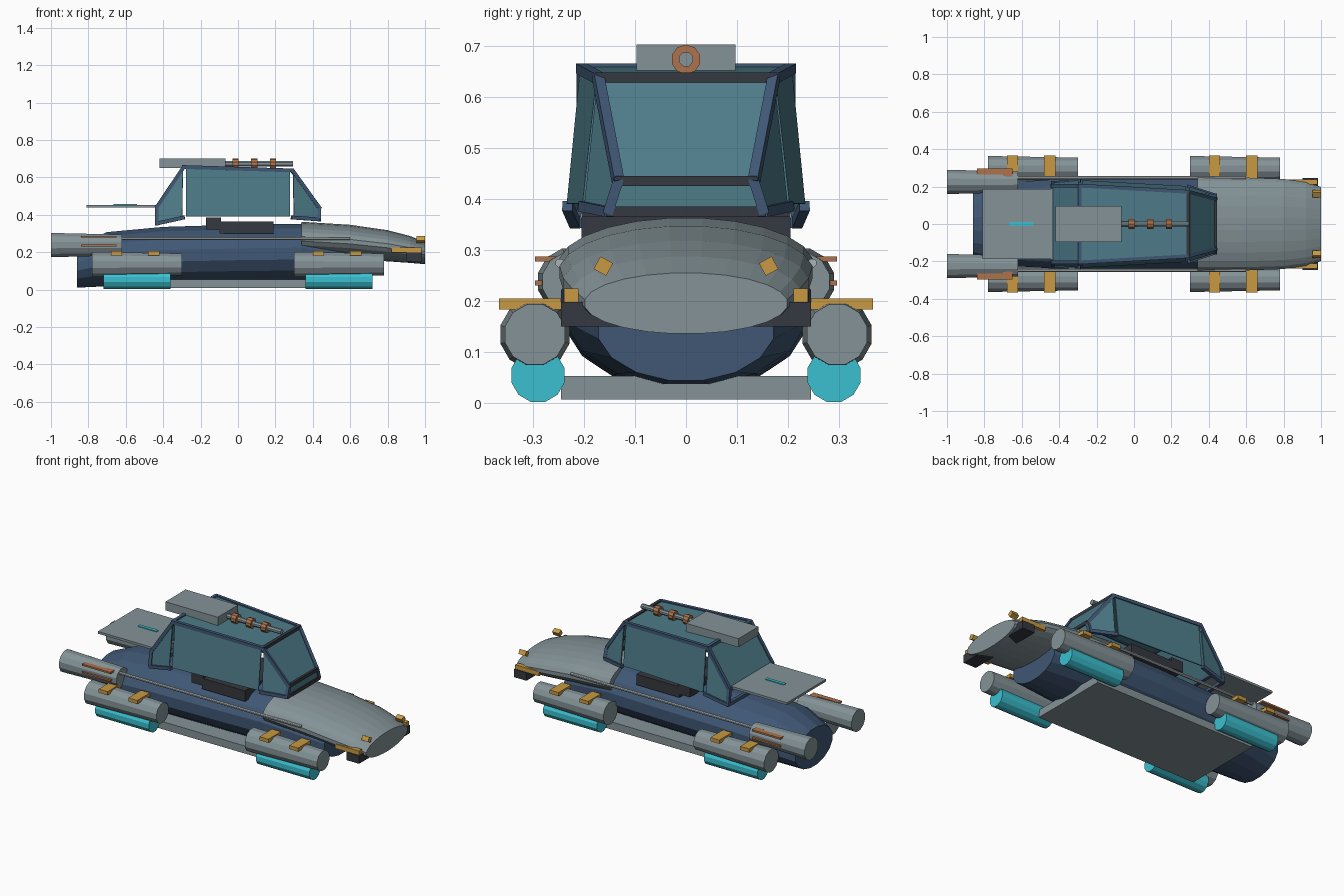
import bpy, bmesh, math
from mathutils import Vector, Matrix

if "Cube" in bpy.data.objects:
    bpy.data.objects.remove(bpy.data.objects["Cube"])


def colour(name, rgb):
    m = bpy.data.materials.new(name)
    m.diffuse_color = (*rgb, 1)
    m.use_nodes = True
    m.node_tree.nodes["Principled BSDF"].inputs["Base Color"].default_value = m.diffuse_color
    return m


GREY = colour("hull grey", (0.23, 0.29, 0.31))
NAVY = colour("navy paint", (0.05, 0.095, 0.175))
GLASS = colour("teal glass", (0.075, 0.2, 0.25))
DARK = colour("dark trim", (0.035, 0.04, 0.05))
AMBER = colour("amber", (0.58, 0.32, 0.055))
COPPER = colour("copper", (0.42, 0.17, 0.07))
CYAN = colour("cyan glow", (0.045, 0.53, 0.63))
LIGHT = colour("light metal", (0.42, 0.46, 0.47))


def finish(name, bm, mat):
    bmesh.ops.recalc_face_normals(bm, faces=bm.faces)
    me = bpy.data.meshes.new(name)
    bm.to_mesh(me)
    bm.free()
    me.materials.append(mat)
    ob = bpy.data.objects.new(name, me)
    bpy.context.collection.objects.link(ob)
    return ob


def box(name, mat, x, y, z, tilt=0):
    """Box from (min, max) ranges, optionally tilted about x."""
    lo, hi = Vector((x[0], y[0], z[0])), Vector((x[1], y[1], z[1]))
    bm = bmesh.new()
    m = Matrix.Translation((lo + hi) / 2) @ Matrix.Rotation(tilt, 4, 'X')
    bmesh.ops.create_cube(bm, size=1, matrix=m @ Matrix.Diagonal((*(hi - lo), 1)))
    return finish(name, bm, mat)


def side_box(name, mat, x, y, z, s, tilt=0):
    """Box on the side given by s, with y measured outwards."""
    return box(name, mat, x, sorted((s * y[0], s * y[1])), z, s * tilt)


def loft(name, mat, rings, n=16):
    """Elliptical rings (x, y centre, half width, bottom, top) along x."""
    bm = bmesh.new()
    loops = []
    for x, yc, w, z0, z1 in rings:
        loop = []
        for i in range(n):
            a = 2 * math.pi * (i + 0.5) / n
            loop.append(bm.verts.new((x, yc + w * math.cos(a),
                                      (z0 + z1) / 2 + (z1 - z0) / 2 * math.sin(a))))
        loops.append(loop)
    for p, q in zip(loops, loops[1:]):
        for i in range(n):
            j = (i + 1) % n
            bm.faces.new((p[i], p[j], q[j], q[i]))
    bm.faces.new(loops[0])
    bm.faces.new(loops[-1])
    return finish(name, bm, mat)


def tube(name, mat, x0, x1, y, z, r0, r1=None, n=12):
    r1 = r1 or r0
    return loft(name, mat, [(x0, y, r0, z - r0, z + r0), (x1, y, r1, z - r1, z + r1)], n)


def beam(name, mat, a, b, t=0.02):
    a, b = Vector(a), Vector(b)
    bm = bmesh.new()
    m = Matrix.Translation((a + b) / 2) @ (b - a).to_track_quat('Z', 'Y').to_matrix().to_4x4()
    bmesh.ops.create_cube(bm, size=1, matrix=m @ Matrix.Diagonal((t, t, (b - a).length + t * 0.5, 1)))
    return finish(name, bm, mat)


def pane(name, pts, inset=0.012):
    """Thin glass panel pulled in slightly from its frame."""
    pts = [Vector(p) for p in pts]
    c = sum(pts, Vector()) / len(pts)
    bm = bmesh.new()
    bm.faces.new([bm.verts.new(p + (c - p).normalized() * inset) for p in pts])
    ob = finish(name, bm, GLASS)
    mod = ob.modifiers.new("thickness", 'SOLIDIFY')
    mod.thickness, mod.offset = 0.006, 0
    return ob


# Hull and nose shell
loft("hull", NAVY, [(-0.86, 0, 0.18, 0.008, 0.24), (-0.7, 0, 0.225, 0.015, 0.31),
                    (-0.4, 0, 0.245, 0.022, 0.338), (0.0, 0, 0.25, 0.027, 0.35),
                    (0.34, 0, 0.245, 0.03, 0.355), (0.7, 0, 0.175, 0.042, 0.25)])
loft("nose", GREY, [(0.34, 0, 0.25, 0.18, 0.363), (0.6, 0, 0.25, 0.165, 0.347),
                    (0.8, 0, 0.243, 0.15, 0.318), (0.92, 0, 0.225, 0.142, 0.287),
                    (1.0, 0, 0.2, 0.135, 0.255)], 24)
box("keel_plate", GREY, (-0.62, 0.46), (-0.245, 0.245), (0.007, 0.053))
box("bumper", DARK, (0.9, 0.985), (-0.245, 0.245), (0.15, 0.198))

# Cabin interior
box("seat_base", DARK, (-0.1, 0.19), (-0.205, 0.205), (0.3, 0.365))
box("seat_back", DARK, (-0.17, -0.09), (-0.205, 0.205), (0.32, 0.385))

# Parts repeated on both sides
for s, side in ((-1, "right"), (1, "left")):
    for x0, end in ((-0.78, "rear"), (0.3, "front")):
        tag = f"{end}_{side}"
        tube("lift_pod_" + tag, GREY, x0, x0 + 0.48, s * 0.296, 0.134, 0.07, 0.061)
        g = -0.72 if end == "rear" else 0.36
        tube("lift_glow_" + tag, CYAN, g, g + 0.36, s * 0.29, 0.054, 0.054)
        for xs in ((-0.68, -0.48) if end == "rear" else (0.4, 0.6)):
            side_box("pod_strap_" + tag, AMBER, (xs, xs + 0.06), (0.245, 0.366), (0.183, 0.205), s)
    tube("thruster_" + side, GREY, -1.0, -0.62, s * 0.225, 0.238, 0.067, 0.058)
    for z in (0.235, 0.282):
        side_box("fork_prong_" + side, COPPER, (-0.84, -0.65), (0.265, 0.296), (z - 0.005, z + 0.005), s)
        side_box("fork_base_" + side, COPPER, (-0.7, -0.65), (0.2, 0.296), (z - 0.005, z + 0.005), s)
    tube("side_rail_" + side, LIGHT, -0.7, 0.6, s * 0.247, 0.274, 0.009, n=8)
    side_box("headlight_" + side, AMBER, (0.955, 1.0), (0.148, 0.176), (0.254, 0.282), s, 0.5)
    side_box("marker_light_" + side, AMBER, (0.82, 0.98), (0.211, 0.239), (0.197, 0.224), s)

# Canopy corner points: x, half width, height
P = dict(roof_back=(-0.29, 0.205, 0.655), roof_front=(0.29, 0.172, 0.637),
         wind_low=(0.435, 0.133, 0.435), nose_low=(0.435, 0.152, 0.375),
         belt_front=(0.29, 0.2, 0.385), belt_back=(-0.29, 0.232, 0.385),
         tail_low=(-0.435, 0.218, 0.353), tail_top=(-0.435, 0.205, 0.44))


def pt(key, s):
    x, y, z = P[key]
    return (x, s * y, z)


# Canopy frame and side glass
outline = ["roof_back", "roof_front", "wind_low", "nose_low", "belt_front",
           "belt_back", "tail_low", "tail_top"]
for s in (-1, 1):
    for i, key in enumerate(outline):
        nxt = outline[(i + 1) % len(outline)]
        if key != "belt_front":
            beam("canopy_rail", NAVY, pt(key, s), pt(nxt, s))
    for name, keys in (("side_window", ("roof_back", "roof_front", "belt_front", "belt_back")),
                       ("front_quarter_window", ("roof_front", "wind_low", "nose_low", "belt_front")),
                       ("rear_quarter_window", ("roof_back", "belt_back", "tail_low", "tail_top"))):
        pane(name, [pt(k, s) for k in keys])

# Canopy cross bars, roof and end glass
for key, mat in (("roof_back", NAVY), ("roof_front", DARK), ("wind_low", DARK),
                 ("nose_low", DARK), ("tail_top", NAVY), ("tail_low", NAVY)):
    beam("canopy_crossbar", mat, pt(key, -1), pt(key, 1))
for name, a, b in (("roof_glass", "roof_back", "roof_front"), ("windshield", "roof_front", "wind_low"),
                   ("lower_windshield", "wind_low", "nose_low"), ("rear_glass", "roof_back", "tail_top")):
    pane(name, [pt(a, -1), pt(a, 1), pt(b, 1), pt(b, -1)], 0.006)

# Rear deck wing with light strip
box("rear_wing", GREY, (-0.81, -0.435), (-0.187, 0.187), (0.438, 0.452))
box("wing_light", CYAN, (-0.665, -0.54), (-0.01, 0.01), (0.45, 0.457))

# Roof unit with ringed barrel
box("roof_box", GREY, (-0.42, -0.068), (-0.097, 0.097), (0.65, 0.702))
tube("roof_barrel", GREY, -0.07, 0.295, 0, 0.673, 0.015, n=8)
for x in (-0.03, 0.07, 0.17):
    tube("barrel_ring", COPPER, x, x + 0.033, 0, 0.673, 0.029, n=10)
